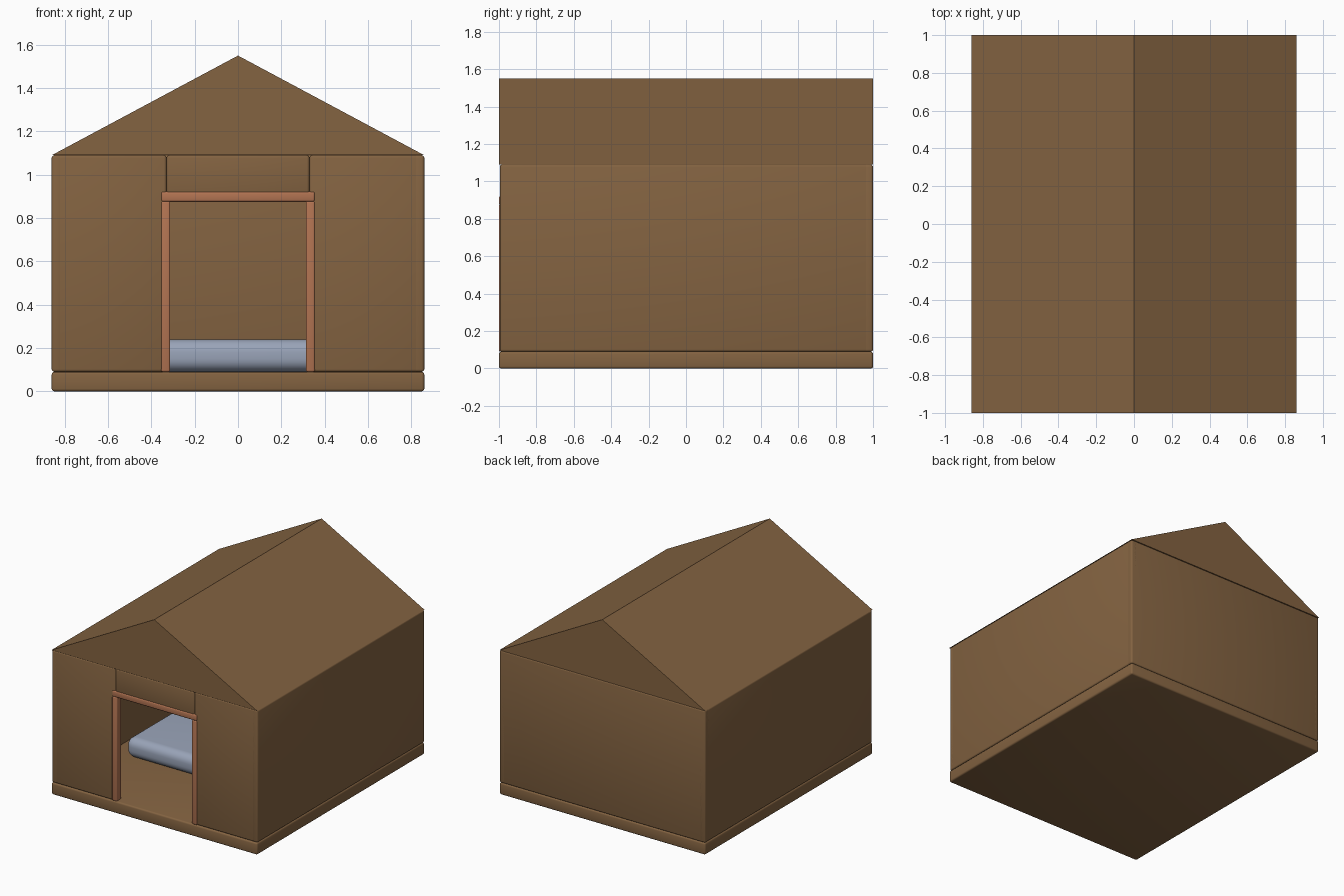
import bpy, bmesh

if "Cube" in bpy.data.objects:
    bpy.data.objects.remove(bpy.data.objects["Cube"])


def material(name, rgb):
    m = bpy.data.materials.new(name)
    m.diffuse_color = (*rgb, 1)
    m.use_nodes = True
    m.node_tree.nodes["Principled BSDF"].inputs["Base Color"].default_value = m.diffuse_color
    return m


WOOD = material("wood", (0.23, 0.125, 0.053))
TRIM = material("trim", (0.45, 0.175, 0.085))
CLOTH = material("cloth", (0.32, 0.37, 0.48))


def finish(bm, name, mat, smooth=True):
    bmesh.ops.recalc_face_normals(bm, faces=bm.faces)
    mesh = bpy.data.meshes.new(name)
    bm.to_mesh(mesh)
    bm.free()
    mesh.materials.append(mat)
    ob = bpy.data.objects.new(name, mesh)
    bpy.context.collection.objects.link(ob)
    if smooth:
        bpy.ops.object.select_all(action='DESELECT')
        ob.select_set(True)
        bpy.context.view_layer.objects.active = ob
        bpy.ops.object.shade_smooth_by_angle()
    return ob


def box(name, x, y, z, mat, bevel=0.012, segments=3):
    """Rounded box between the given (min, max) ranges."""
    bm = bmesh.new()
    bmesh.ops.create_cube(bm, size=1)
    for v in bm.verts:
        v.co = [r[0] if c < 0 else r[1] for c, r in zip(v.co, (x, y, z))]
    bmesh.ops.bevel(bm, geom=bm.edges[:], offset=bevel, segments=segments,
                    profile=0.5, affect='EDGES')
    return finish(bm, name, mat)


W, D = 0.86, 1.0          # half width, half depth
FLOOR, EAVE, RIDGE = 0.09, 1.09, 1.55
T = 0.05                  # wall thickness
DOOR = 0.33               # half width of the doorway

# floor slab and full walls
box("floor_base", (-W, W), (-D, D), (0, FLOOR), WOOD)
box("back_wall", (-W, W), (D - T, D), (FLOOR, EAVE), WOOD)

# side walls, front panels and door posts, one pair per side
for side, s in (("left", -1), ("right", 1)):
    def span(a, b):
        return tuple(sorted((s * a, s * b)))
    box(side + "_wall", span(W - T, W), (-D + 0.005, D), (FLOOR, EAVE), WOOD)
    box(side + "_front_panel", span(DOOR, W), (-D + 0.005, -D + T),
        (FLOOR, EAVE), WOOD)
    box(side + "_door_post", span(0.313, 0.355), (-D, -D + T + 0.005),
        (FLOOR, 0.877), TRIM, 0.008)

# panel and trim over the doorway
box("door_header_panel", (-DOOR, DOOR), (-D + 0.005, -D + T), (0.89, EAVE), WOOD)
box("door_lintel", (-0.355, 0.355), (-D, -D + T + 0.005), (0.875, 0.922), TRIM, 0.01)

# gable roof: triangular prism
bm = bmesh.new()
tri = bm.faces.new([bm.verts.new(p) for p in
                    ((-W, -D, EAVE), (W, -D, EAVE), (0, -D, RIDGE))])
ext = bmesh.ops.extrude_face_region(bm, geom=[tri], use_keep_orig=True)
for v in ext["geom"]:
    if isinstance(v, bmesh.types.BMVert):
        v.co.y = D
finish(bm, "roof", WOOD, smooth=False)

# soft mattress inside
box("mattress", (-0.68, 0.68), (-0.38, 0.9), (FLOOR, 0.24), CLOTH, 0.06, 6)
